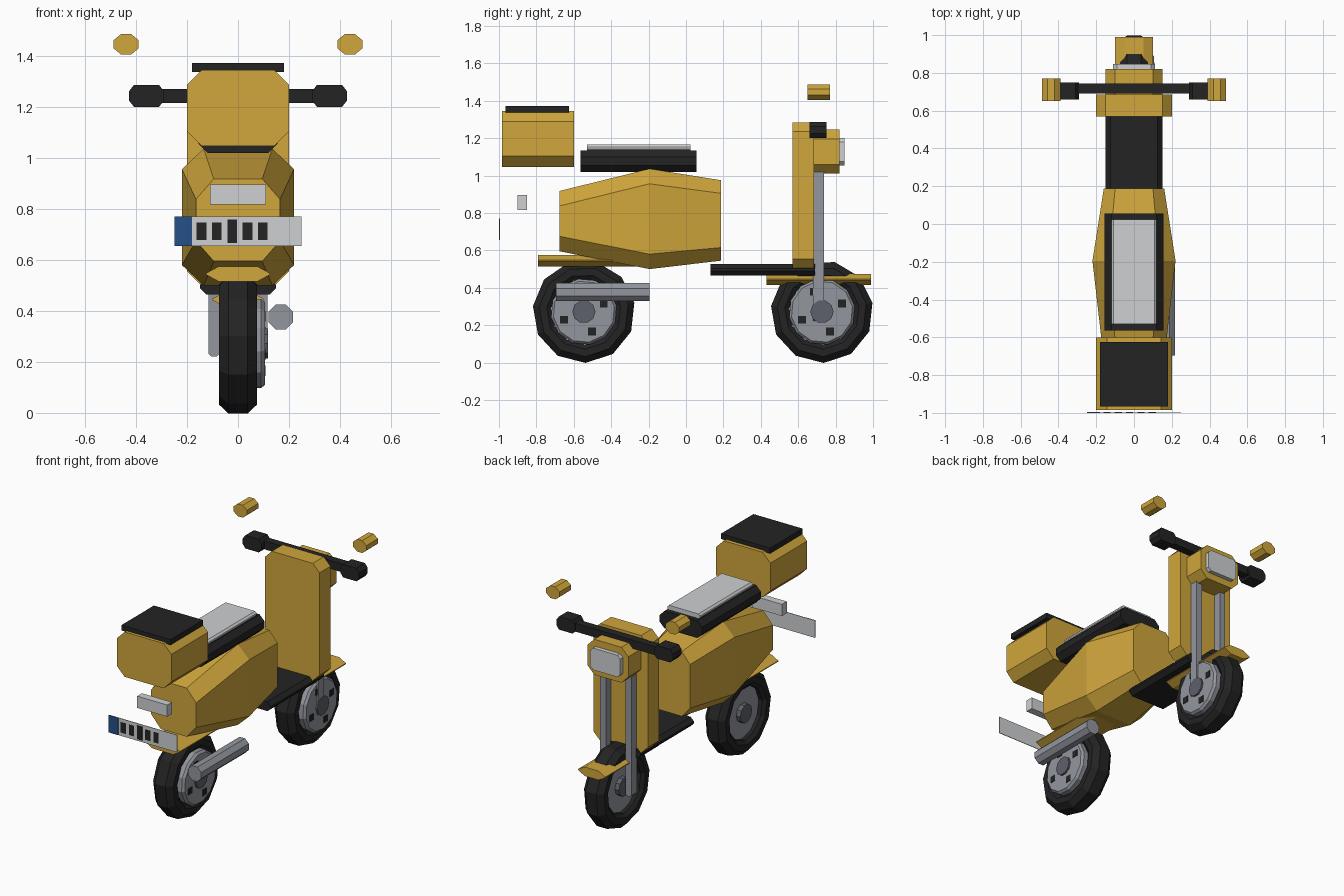
import bpy, bmesh
from math import sin, cos, pi, radians

if "Cube" in bpy.data.objects:
    bpy.data.objects.remove(bpy.data.objects["Cube"])


def material(name, r, g, b):
    m = bpy.data.materials.new(name)
    m.diffuse_color = (r, g, b, 1)
    m.use_nodes = True
    m.node_tree.nodes["Principled BSDF"].inputs["Base Color"].default_value = m.diffuse_color
    return m


GOLD = material("golden yellow", 0.63, 0.385, 0.045)
BLACK = material("soft black", 0.017, 0.017, 0.018)
STEEL = material("steel grey", 0.29, 0.305, 0.34)
DARK = material("dark grey", 0.11, 0.12, 0.145)
LIGHT = material("light grey", 0.62, 0.63, 0.64)
BLUE = material("plate blue", 0.019, 0.08, 0.25)


def loft(name, rings, mat, closed=False):
    """Join equal rings of points; cap the ends, or close into a loop."""
    bm = bmesh.new()
    vs = [[bm.verts.new(p) for p in ring] for ring in rings]
    n = len(vs[0])
    pairs = list(zip(vs, vs[1:])) + ([(vs[-1], vs[0])] if closed else [])
    for a, b in pairs:
        for i in range(n):
            j = (i + 1) % n
            bm.faces.new((a[i], a[j], b[j], b[i]))
    if not closed:
        bm.faces.new(vs[0])
        bm.faces.new(vs[-1])
    bmesh.ops.recalc_face_normals(bm, faces=bm.faces)
    me = bpy.data.meshes.new(name)
    bm.to_mesh(me)
    bm.free()
    me.materials.append(mat)
    ob = bpy.data.objects.new(name, me)
    bpy.context.collection.objects.link(ob)
    return ob


def octagon(y, x0, x1, z0, z1, cx, cz):
    """Chamfered rectangle in the xz plane."""
    return [(x0 + cx, y, z0), (x1 - cx, y, z0), (x1, y, z0 + cz), (x1, y, z1 - cz),
            (x1 - cx, y, z1), (x0 + cx, y, z1), (x0, y, z1 - cz), (x0, y, z0 + cz)]


def prism(name, x, y, z, mat, cx, cz=None):
    """Chamfered bar running along y."""
    cz = cx if cz is None else cz
    return loft(name, [octagon(v, *x, *z, cx, cz) for v in y], mat)


def box(name, x, y, z, mat):
    return loft(name, [[(x[0], v, z[0]), (x[1], v, z[0]), (x[1], v, z[1]), (x[0], v, z[1])]
                       for v in y], mat)


def circle(x, r, y, z, n, phase=0.0):
    return [(x, y + r * cos(phase + 2 * pi * i / n), z + r * sin(phase + 2 * pi * i / n))
            for i in range(n)]


# wheels: chamfered tyre, hub on the right, centre cap and four square holes
def wheel(name, y):
    z, ph = 0.272, radians(10)
    prof = [(-0.055, 0.175), (-0.074, 0.2), (-0.074, 0.24), (-0.038, 0.274),
            (0.038, 0.274), (0.074, 0.24), (0.074, 0.2), (0.055, 0.175)]
    loft(name + "_tyre", [circle(x, r, y, z, 11, ph) for x, r in prof], BLACK, closed=True)
    loft(name + "_hub", [circle(-0.03, 0.178, y, z, 12, ph), circle(0.09, 0.178, y, z, 12, ph),
                         circle(0.105, 0.165, y, z, 12, ph)], STEEL)
    loft(name + "_cap", [circle(x, 0.062, y, z, 10) for x in (-0.06, 0.117)], DARK)
    for i in range(4):
        a = radians(22 + 90 * i)
        hy, hz, s = y + 0.115 * cos(a), z + 0.115 * sin(a), 0.021
        box(f"{name}_hole_{i + 1}", (0.101, 0.108), (hy - s, hy + s), (hz - s, hz + s), BLACK)


wheel("front_wheel", 0.727)
wheel("rear_wheel", -0.546)

# rear body: three chamfered sections
sections = [(-0.675, 0.165, 0.595, 0.918, 0.07, 0.08),
            (-0.195, 0.22, 0.50, 1.036, 0.085, 0.08),
            (0.187, 0.16, 0.545, 0.975, 0.06, 0.07)]
loft("rear_body", [octagon(y, -w, w, z0, z1, cx, cz)
                   for y, w, z0, z1, cx, cz in sections], GOLD)

# mudguards, floor and leg shield
prism("front_mudguard", (-0.1, 0.1), (0.43, 0.99), (0.415, 0.475), GOLD, 0.05, 0.027)
prism("rear_mudguard", (-0.125, 0.125), (-0.79, -0.25), (0.515, 0.575), GOLD, 0.05, 0.027)
prism("floorboard", (-0.15, 0.15), (0.13, 0.69), (0.465, 0.527), BLACK, 0.025)
prism("leg_shield", (-0.2, 0.2), (0.57, 0.685), (0.505, 1.285), GOLD, 0.05)

# seat
prism("seat", (-0.155, 0.155), (-0.565, 0.055), (1.02, 1.135), BLACK, 0.035)
prism("seat_pad", (-0.12, 0.12), (-0.53, 0.025), (1.13, 1.165), LIGHT, 0.012)

# top box
prism("top_box", (-0.2, 0.2), (-0.985, -0.60), (1.047, 1.345), GOLD, 0.057)
box("top_box_lid", (-0.18, 0.18), (-0.965, -0.625), (1.337, 1.373), BLACK)

# headlight
prism("headlight_housing", (-0.15, 0.15), (0.68, 0.82), (1.01, 1.245), GOLD, 0.05)
prism("headlight", (-0.11, 0.11), (0.81, 0.848), (1.055, 1.2), LIGHT, 0.02)

# handlebar, grips, mirrors and fork legs
box("handlebar", (-0.31, 0.31), (0.69, 0.743), (1.215, 1.27), BLACK)
for side, s in (("left", -1), ("right", 1)):
    def span(a, b):
        return tuple(sorted((s * a, s * b)))
    prism(side + "_grip", span(0.29, 0.428), (0.66, 0.75), (1.2, 1.287), BLACK, 0.02, 0.026)
    prism(side + "_mirror", span(0.39, 0.488), (0.65, 0.77), (1.405, 1.487), GOLD, 0.03, 0.025)
    prism(side + "_fork_leg", span(0.072, 0.115), (0.68, 0.738), (0.222, 1.03), STEEL, 0.01)

# exhaust
prism("exhaust", (0.12, 0.216), (-0.695, -0.195), (0.328, 0.425), STEEL, 0.028)

# tail light and number plate with plain bars
box("tail_light", (-0.11, 0.11), (-0.90, -0.85), (0.817, 0.895), LIGHT)
box("number_plate", (-0.25, 0.25), (-0.998, -0.994), (0.655, 0.77), LIGHT)
box("plate_blue_band", (-0.25, -0.18), (-1.0, -0.997), (0.655, 0.77), BLUE)
for i in range(5):
    x, h = -0.143 + 0.06 * i, 0.046 if i == 2 else 0.034
    box(f"plate_bar_{i + 1}", (x - 0.019, x + 0.019), (-1.0, -0.997),
        (0.712 - h, 0.712 + h), BLACK)
